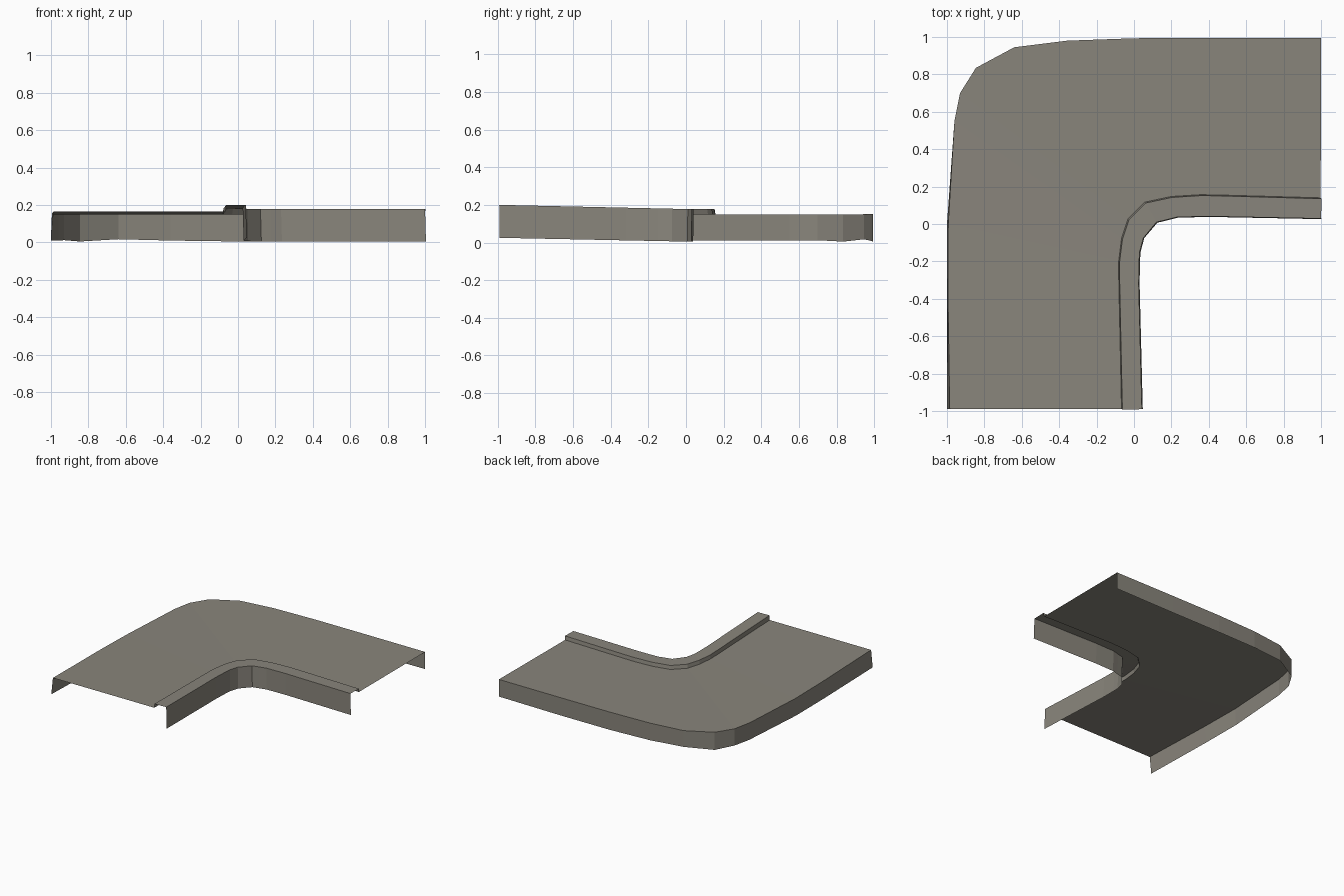
import bpy, bmesh

if "Cube" in bpy.data.objects:
    bpy.data.objects.remove(bpy.data.objects["Cube"])

# Plan lines of the bend, all with matching stations: (x, y)
outer = [(-0.985, -0.99), (-0.995, -0.35), (-0.993, 0.0), (-0.96, 0.55), (-0.93, 0.70), (-0.845, 0.835),
         (-0.64, 0.945), (-0.36, 0.98), (0.0, 0.993), (0.45, 0.995), (1.0, 0.995)]
curb = [(-0.065, -0.99), (-0.08, -0.28), (-0.08, -0.20), (-0.065, -0.08), (-0.03, 0.025), (0.06, 0.115),
        (0.13, 0.13), (0.20, 0.145), (0.36, 0.155), (0.50, 0.152), (1.0, 0.138)]
inner = [(0.042, -0.99), (0.025, -0.32), (0.027, -0.20), (0.03, -0.15), (0.05, -0.075), (0.12, 0.01),
         (0.175, 0.023), (0.23, 0.037), (0.40, 0.041), (0.50, 0.039), (1.0, 0.029)]
outer_foot_z = [0.026, 0.012, 0.01, 0.01, 0.012, 0.005, 0.017, 0.01, 0.005, 0.005, 0.01]


def slope(y, low, high):
    """Height rising gently towards the front end."""
    return low + (high - low) * max(0.0, -y) / 0.99


def line(pts, z, dx=0.0, dy=0.0):
    return [(x + dx, y + dy, z(i, x, y)) for i, (x, y) in enumerate(pts)]


road_z = lambda i, x, y: slope(y, 0.148, 0.165) + 0.005 * max(0.0, y - 0.5)
curb_z = lambda i, x, y: slope(y, 0.178, 0.20)
foot_z = lambda i, x, y: slope(y, 0.005, 0.025)

# Outer skirt leans out slightly on the left arm
outer_foot = [(max(-1.0, x - 0.015 * (i < 3)), y, outer_foot_z[i]) for i, (x, y) in enumerate(outer)]
inner_foot = [(x + 0.005, y - 0.003 * (i > 4), foot_z(i, x, y)) for i, (x, y) in enumerate(inner)]
outer_top = line(outer, road_z)
curb_base = line(curb, road_z, -0.002, 0.002)
curb_top = line(curb, curb_z, 0.003, -0.003)
inner_top = line(inner, curb_z)

mat = bpy.data.materials.new("warm grey concrete")
mat.diffuse_color = (0.25, 0.235, 0.20, 1)
mat.use_nodes = True
mat.node_tree.nodes["Principled BSDF"].inputs["Base Color"].default_value = mat.diffuse_color


def strip(name, lines):
    """Open sheet lofted through matching lines."""
    bm = bmesh.new()
    rows = [[bm.verts.new(p) for p in l] for l in lines]
    for a, b in zip(rows, rows[1:]):
        for i in range(len(a) - 1):
            bm.faces.new((a[i], a[i + 1], b[i + 1], b[i]))
    me = bpy.data.meshes.new(name)
    bm.to_mesh(me)
    bm.free()
    me.materials.append(mat)
    ob = bpy.data.objects.new(name, me)
    bpy.context.collection.objects.link(ob)


# Sheet pieces, open underneath and at both ends
strip("outer_skirt", [outer_foot, outer_top])
strip("deck", [outer_top, curb_base])
strip("raised_curb", [curb_base, curb_top, inner_top, inner_foot])

# Faces must point up and outwards
for ob in bpy.context.collection.objects:
    me = ob.data
    if ob.name == "deck" and me.polygons[0].normal.z < 0:
        me.flip_normals()
    if ob.name == "outer_skirt" and me.polygons[0].normal.x > 0:
        me.flip_normals()
    if ob.name == "raised_curb" and me.polygons[10].normal.z < 0:
        me.flip_normals()
